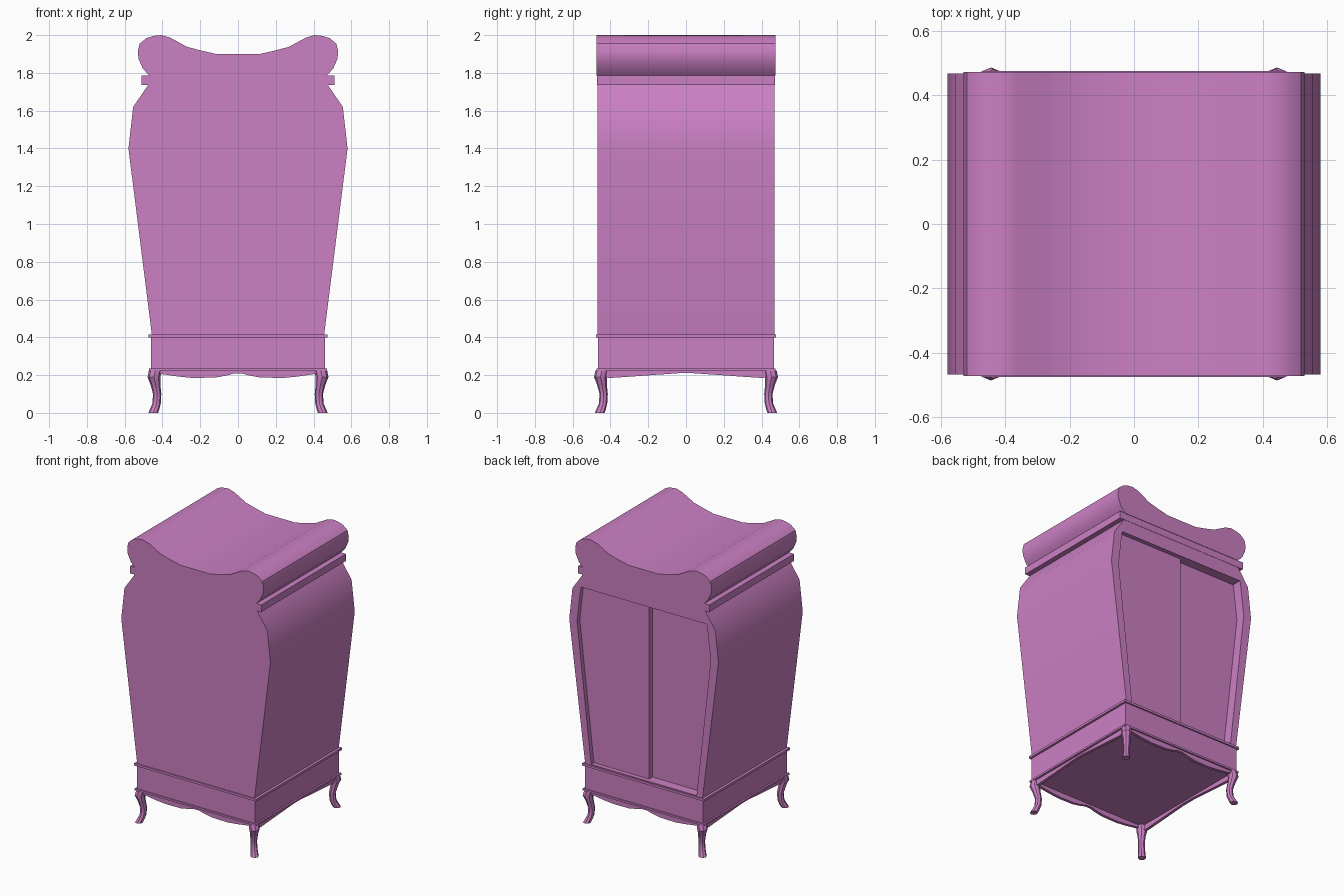
import bpy, bmesh, math

if "Cube" in bpy.data.objects:
    bpy.data.objects.remove(bpy.data.objects["Cube"])

mat = bpy.data.materials.new("orchid pink paint")
mat.diffuse_color = (0.60, 0.215, 0.55, 1)
mat.use_nodes = True
mat.node_tree.nodes["Principled BSDF"].inputs["Base Color"].default_value = mat.diffuse_color


def finish(name, bm, smooth=True):
    """Turn a bmesh into a named object with the one material."""
    bmesh.ops.recalc_face_normals(bm, faces=bm.faces)
    me = bpy.data.meshes.new(name)
    bm.to_mesh(me)
    bm.free()
    me.materials.append(mat)
    ob = bpy.data.objects.new(name, me)
    bpy.context.collection.objects.link(ob)
    if smooth:
        bpy.ops.object.select_all(action='DESELECT')
        ob.select_set(True)
        bpy.context.view_layer.objects.active = ob
        bpy.ops.object.shade_smooth_by_angle(angle=math.radians(35))
    return ob


def ring(bm, pts, y):
    return [bm.verts.new((x, y, z)) for x, z in pts]


def bridge(bm, a, b):
    n = len(a)
    for i in range(n):
        bm.faces.new((a[i], a[(i + 1) % n], b[(i + 1) % n], b[i]))


def mirrored(half):
    """Close a right-hand (x, z) outline with its mirror image."""
    return half + [(-x, z) for x, z in reversed(half)]


def prism(name, pts, y0, y1, turn=False):
    bm = bmesh.new()
    a, b = ring(bm, pts, y0), ring(bm, pts, y1)
    bm.faces.new(a)
    bm.faces.new(b)
    bridge(bm, a, b)
    if turn:
        for v in bm.verts:
            v.co.x, v.co.y = v.co.y, v.co.x
    return finish(name, bm)


def box(name, hx, hy, z0, z1):
    return prism(name, [(hx, z0), (hx, z1), (-hx, z1), (-hx, z0)], -hy, hy)


# Bulging cabinet body with a recess in the back
D = 0.468
FLOOR, DOOR = 0.40, 0.437
outer = mirrored([(.455, .405), (.58, 1.40), (.555, 1.62), (.475, 1.737)])
inner_half = [(.41, .42), (.52, 1.40), (.493, 1.62), (.488, 1.645)]
inner = mirrored(inner_half)
bm = bmesh.new()
front, back = ring(bm, outer, -D), ring(bm, outer, D)
lip, floor = ring(bm, inner, D), ring(bm, inner, FLOOR)
bm.faces.new(front)
bm.faces.new(floor)
bridge(bm, front, back)
bridge(bm, back, lip)
bridge(bm, lip, floor)
finish("cabinet_body", bm)

# Sliding door standing in front of the deeper one
prism("sliding_door", [(-.02, .42)] + inner_half + [(-.02, 1.645)], FLOOR - .01, DOOR)

# Moulding and scrolled lid
box("top_moulding", .51, .470, 1.737, 1.787)
lid = [(.47, 1.785), (.505, 1.825), (.527, 1.875), (.53, 1.915), (.52, 1.955),
       (.485, 1.984), (.445, 1.996), (.405, 2.0), (.36, 1.987), (.27, 1.938), (.19, 1.917), (.115, 1.90)]
prism("scrolled_lid", mirrored(lid), -.473, .473)

# Plinth with its two thin bands
box("plinth", .46, .466, .23, .405)
box("upper_band", .475, .476, .398, .414)
box("lower_band", .472, .474, .223, .236)

# Scalloped aprons on all four sides
front_wave = mirrored([(.45, .23), (.45, .20), (.40, .205), (.32, .193), (.24, .185),
                       (.12, .187), (.06, .198), (.02, .209)])
side_wave = mirrored([(.45, .23), (.45, .19), (.40, .185), (.28, .193), (.14, .203), (.04, .21)])
for name, s in (("front", -1), ("back", 1)):
    prism(name + "_apron", front_wave, s * .443, s * .463)
for name, s in (("left", -1), ("right", 1)):
    prism(name + "_apron", side_wave, s * .437, s * .457, turn=True)

# Cabriole legs: eight-sided rings (height, centre offset, radius)
STATIONS = [(.225, .438, .034), (.19, .445, .034), (.15, .437, .026), (.10, .428, .022),
            (.05, .431, .022), (.018, .442, .025), (0, .449, .026)]
for sx, nx in ((-1, "left"), (1, "right")):
    for sy, ny in ((-1, "front"), (1, "back")):
        bm = bmesh.new()
        rings = []
        for z, c, r in STATIONS:
            rings.append([bm.verts.new((sx * c + r * math.cos(k * math.pi / 4),
                                        sy * (c + .008) + r * math.sin(k * math.pi / 4), z))
                          for k in range(8)])
        for a, b in zip(rings, rings[1:]):
            bridge(bm, a, b)
        bm.faces.new(rings[0])
        bm.faces.new(rings[-1])
        finish(f"{ny}_{nx}_leg", bm)
